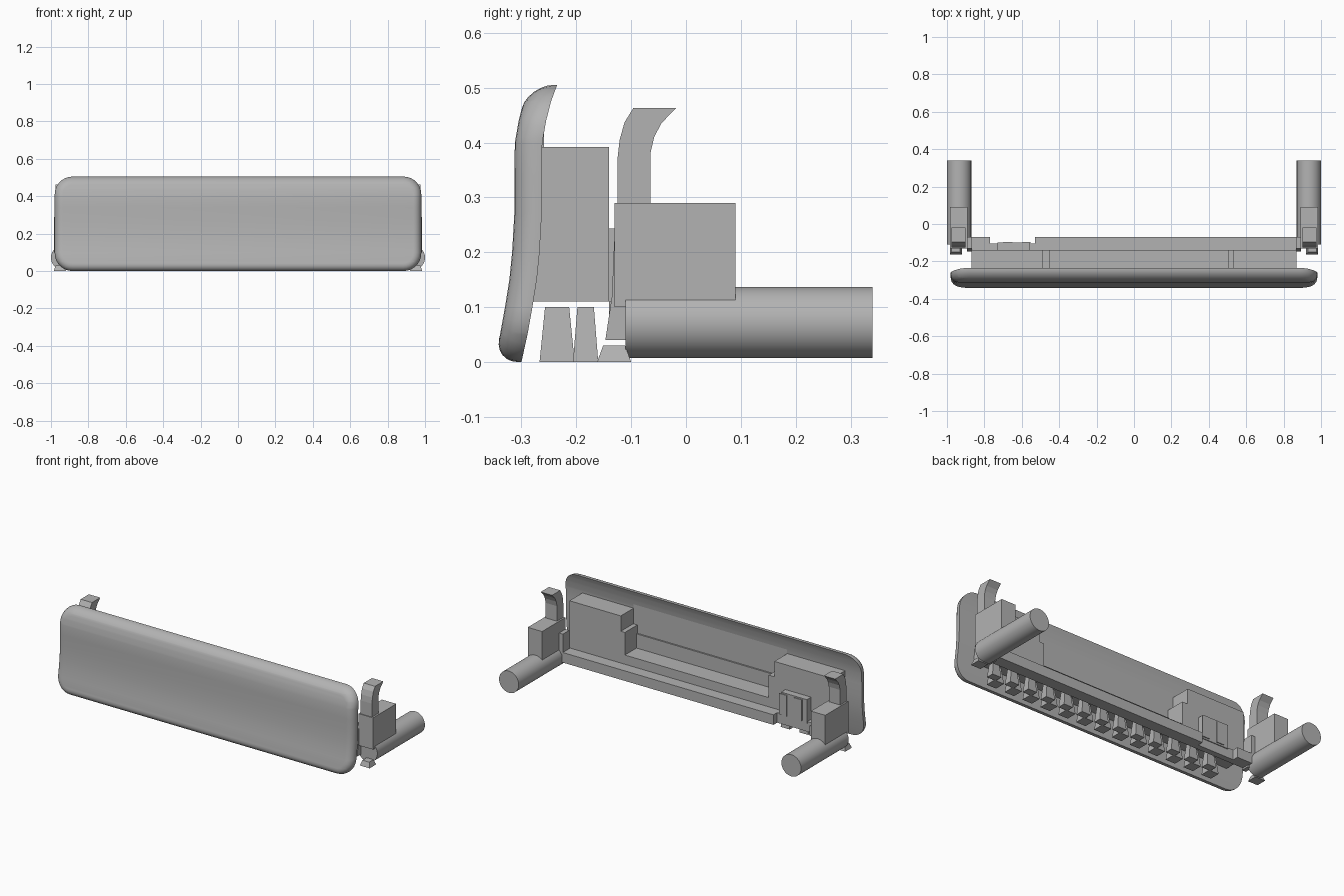
import bpy, bmesh, math
from mathutils import Matrix, Vector

cube = bpy.data.objects.get("Cube")
if cube:
    bpy.data.objects.remove(cube, do_unlink=True)

grey = bpy.data.materials.new("plain grey")
grey.use_nodes = True
COLOUR = (0.45, 0.45, 0.45, 1)
grey.diffuse_color = COLOUR
grey.node_tree.nodes["Principled BSDF"].inputs["Base Color"].default_value = COLOUR


def finish(name, bm, smooth=False):
    bmesh.ops.recalc_face_normals(bm, faces=bm.faces)
    mesh = bpy.data.meshes.new(name)
    bm.to_mesh(mesh)
    bm.free()
    mesh.materials.append(grey)
    ob = bpy.data.objects.new(name, mesh)
    bpy.context.scene.collection.objects.link(ob)
    if smooth:
        bpy.ops.object.select_all(action='DESELECT')
        ob.select_set(True)
        bpy.context.view_layer.objects.active = ob
        bpy.ops.object.shade_smooth_by_angle(angle=math.radians(35))
    return ob


def add_box(bm, x, y, z, taper=(0, 0)):
    """Box between ranges; taper draws the upper end in on x and y."""
    vs = bmesh.ops.create_cube(bm, size=1)["verts"]
    for v in vs:
        top = v.co.z > 0
        for i, (lo, hi) in enumerate((x, y, z)):
            side = 1 if v.co[i] > 0 else -1
            v.co[i] = (hi if side > 0 else lo) - (side * taper[i] if top and i < 2 else 0)


def box(name, x, y, z, taper=(0, 0)):
    bm = bmesh.new()
    add_box(bm, x, y, z, taper)
    return finish(name, bm)


def prism(name, profile, x0, x1):
    """Extrude a (y, z) outline along x."""
    bm = bmesh.new()
    face = bm.faces.new([bm.verts.new((x0, y, z)) for y, z in profile])
    ext = bmesh.ops.extrude_face_region(bm, geom=[face])["geom"]
    bmesh.ops.translate(bm, vec=(x1 - x0, 0, 0),
                        verts=[g for g in ext if isinstance(g, bmesh.types.BMVert)])
    return finish(name, bm)


# Curved front panel: rounded slab, sliced in height and bent along a profile
BEND = [(0, -.30), (.05, -.289), (.1, -.28), (.15, -.272), (.2, -.267), (.27, -.263),
        (.34, -.263), (.4, -.262), (.44, -.255), (.475, -.246), (.505, -.235)]


def bend(z):
    for (z0, y0), (z1, y1) in zip(BEND, BEND[1:]):
        if z <= z1:
            return y0 + (y1 - y0) * (z - z0) / (z1 - z0)
    return BEND[-1][1]


bm = bmesh.new()
add_box(bm, (-.98, .98), (-.05, 0), (0, .505))
corners = [e for e in bm.edges if abs(e.verts[0].co.y - e.verts[1].co.y) > .01]
bmesh.ops.bevel(bm, geom=corners, offset=.095, segments=7, profile=.5, affect='EDGES')
rim = [e for e in bm.edges if all(v.co.y < -.049 for v in e.verts)]
bmesh.ops.bevel(bm, geom=rim, offset=.043, segments=6, profile=.5, affect='EDGES')
for z, _ in BEND[1:-1]:
    bmesh.ops.bisect_plane(bm, geom=bm.verts[:] + bm.edges[:] + bm.faces[:],
                           plane_co=(0, 0, z), plane_no=(0, 0, 1))
for v in bm.verts:
    v.co.y += bend(v.co.z)
finish("front_panel", bm, True)

# Housing behind the panel: end blocks, steps, and a recessed middle
box("housing_block_left", (.53, .87), (-.28, -.14), (.11, .392))
box("housing_block_right", (-.87, -.487), (-.28, -.14), (.11, .392))
box("step_left", (.503, .53), (-.28, -.14), (.11, .30))
box("step_right", (-.487, -.45), (-.28, -.14), (.11, .30))
box("recess_ledge", (-.45, .503), (-.28, -.14), (.11, .165))
box("recess_lower_wall", (-.45, .503), (-.28, -.25), (.165, .25))
box("recess_back_plate", (-.487, .53), (-.28, -.259), (.165, .44))
box("rear_cover_box", (-.73, -.56), (-.14, -.10), (.10, .243))
for x in (-.675, -.575):
    box("cover_tab", (x - .025, x + .025), (-.10, -.095), (.11, .235))

# Rear bar with a notch
box("rear_bar", (-.53, .87), (-.14, -.07), (.05, .11))
box("rear_bar_end", (-.87, -.77), (-.14, -.07), (.05, .11))
box("rear_bar_notch", (-.77, -.53), (-.14, -.105), (.05, .11))

# Two rows of tapered teeth
bm = bmesh.new()
for i in range(13):
    x = -.72 + i * .123
    add_box(bm, (x - .032, x + .032), (-.267, -.203), (0, .10), (.012, .01))
    add_box(bm, (x + .022, x + .082), (-.206, -.16), (0, .10), (.012, .008))
finish("bottom_teeth", bm)

# Side hinges
PRONG = [(-.125, .29), (-.125, .37), (-.121, .405), (-.112, .437), (-.096, .463),
         (-.018, .463), (-.045, .435), (-.058, .41), (-.065, .38), (-.065, .29)]
HOOK = [(-.147, .04), (-.135, .12), (-.131, .22), (-.07, .22), (-.07, .10), (-.10, .04)]
for side, s in (("left", 1), ("right", -1)):
    def span(a, b):
        return tuple(sorted((s * a, s * b)))
    box("hinge_block_" + side, span(.89, .985), (-.13, .09), (.10, .29))
    prism("prong_" + side, PRONG, s * .90, s * .975)
    prism("hinge_hook_" + side, HOOK, s * .865, s * .892)
    box("end_foot_" + side, span(.92, .985), (-.162, -.10), (0, .03), (.01, .011))
    bm = bmesh.new()
    bmesh.ops.create_cone(bm, cap_ends=True, segments=48, radius1=.065, radius2=.065, depth=.45,
                          matrix=Matrix.Translation((s * .935, .115, .072))
                          @ Matrix.Rotation(math.pi / 2, 4, 'X'))
    finish("roller_" + side, bm, True)
